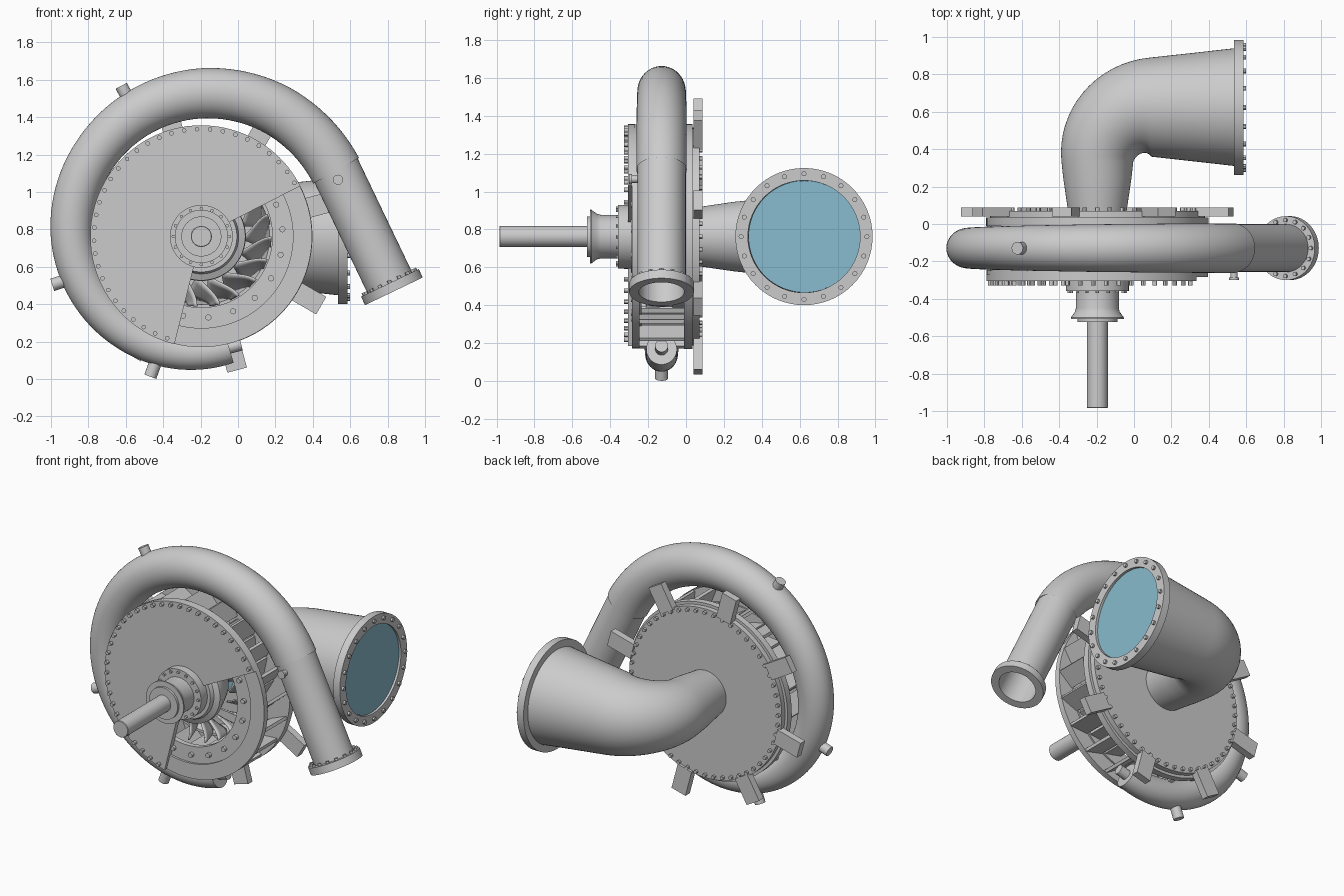
import bpy, bmesh
from math import radians, cos, sin, pi
from mathutils import Vector, Matrix

if "Cube" in bpy.data.objects:
    bpy.data.objects.remove(bpy.data.objects["Cube"])

CX, CZ, YS = -0.196, 0.762, -0.129      # machine axis and scroll plane


def polar(r, a, y):
    a = radians(a)
    return Vector((CX + r * cos(a), y, CZ + r * sin(a)))


def finish(name, bm, color=None):
    bmesh.ops.recalc_face_normals(bm, faces=bm.faces)
    me = bpy.data.meshes.new(name)
    bm.to_mesh(me)
    bm.free()
    ob = bpy.data.objects.new(name, me)
    bpy.context.collection.objects.link(ob)
    if color:
        mat = bpy.data.materials.new(name + "_material")
        mat.diffuse_color = color
        mat.use_nodes = True
        mat.node_tree.nodes["Principled BSDF"].inputs["Base Color"].default_value = mat.diffuse_color
        me.materials.append(mat)
    return ob


def lathe(name, prof, a0=0, a1=360, n=96):
    """Closed (radius, y) profile turned about the machine axis."""
    bm = bmesh.new()
    full = a1 - a0 >= 360
    m = n if full else n + 1
    rings = [[bm.verts.new(polar(r, a0 + (a1 - a0) * i / n, y)) for r, y in prof] for i in range(m)]
    k = len(prof)
    for i in range(n):
        A, B = rings[i], rings[(i + 1) % m]
        for j in range(k):
            bm.faces.new((A[j], A[(j + 1) % k], B[(j + 1) % k], B[j]))
    if not full:
        bm.faces.new(rings[0])
        bm.faces.new(rings[-1])
    return finish(name, bm)


def sweep(name, path, normal, cap0=False, cap1=False, flat=1.0, n=48, color=None):
    """Round section of changing radius along a planar path of (point, radius)."""
    bm = bmesh.new()
    normal = Vector(normal)
    rings = []
    for i, (p, r) in enumerate(path):
        t = (path[min(i + 1, len(path) - 1)][0] - path[max(i - 1, 0)][0]).normalized()
        s = t.cross(normal)
        rings.append([bm.verts.new(p + r * (s * cos(2 * pi * j / n) + flat * normal * sin(2 * pi * j / n)))
                      for j in range(n)])
    for A, B in zip(rings, rings[1:]):
        for j in range(n):
            bm.faces.new((A[j], A[(j + 1) % n], B[(j + 1) % n], B[j]))
    if cap0:
        bm.faces.new(rings[0])
    if cap1:
        bm.faces.new(rings[-1])
    return finish(name, bm, color)


def cylinders(name, items, seg=12):
    """One mesh of many (start, end, radius) cylinders."""
    bm = bmesh.new()
    for p, q, r in items:
        d = q - p
        M = Matrix.Translation((p + q) / 2) @ d.to_track_quat('Z', 'Y').to_matrix().to_4x4()
        bmesh.ops.create_cone(bm, cap_ends=True, segments=seg, radius1=r, radius2=r, depth=d.length, matrix=M)
    return finish(name, bm)


def boxes(name, items):
    """One mesh of radial blocks: (radius, angle, y, (length, depth, width), tilt)."""
    bm = bmesh.new()
    for r, a, y, size, tilt in items:
        M = (Matrix.Translation(polar(r, a, y)) @ Matrix.Rotation(-radians(a + tilt), 4, 'Y')
             @ Matrix.Diagonal((*size, 1)))
        bmesh.ops.create_cube(bm, size=1, matrix=M)
    return finish(name, bm)


def ring(name, c, d, ro, ri, t, seg=64):
    """Flat flange ring of thickness t starting at c along d."""
    bm = bmesh.new()
    q = d.to_track_quat('Z', 'Y')
    rows = [[bm.verts.new(c + q @ Vector((r * cos(2 * pi * i / seg), r * sin(2 * pi * i / seg), z)))
             for i in range(seg)] for r, z in ((ro, 0), (ro, t), (ri, t), (ri, 0))]
    for k in range(4):
        A, B = rows[k], rows[(k + 1) % 4]
        for i in range(seg):
            bm.faces.new((A[i], A[(i + 1) % seg], B[(i + 1) % seg], B[i]))
    return finish(name, bm)


def around(c, d, r, n, l0, l1, br):
    q = d.to_track_quat('Z', 'Y')
    pts = [c + q @ Vector((r * cos(2 * pi * i / n), r * sin(2 * pi * i / n), 0)) for i in range(n)]
    return [(p + d * l0, p + d * l1, br) for p in pts]


# Spiral casing: (angle, outer radius, tube radius)
keys = [(26, .942, .140), (60, .925, .138), (90, .899, .134), (140, .842, .122),
        (180, .805, .112), (230, .75, .099), (270, .711, .088), (284, .697, .085)]
path = []
for i in range(87):
    a = 26 + 3 * i
    for (a0, o0, r0), (a1, o1, r1) in zip(keys, keys[1:]):
        if a0 <= a <= a1:
            f = (a - a0) / (a1 - a0)
            o, r = o0 + f * (o1 - o0), r0 + f * (r1 - r0)
            path.append((polar(o - r, a, YS), r))
            break
sweep("spiral_casing", path, (0, 1, 0), cap1=True, flat=.95)

# Inlet pipe and flange
p0 = polar(.802, 26, YS)
d = Vector((.432, 0, -.902)).normalized()
p1 = p0 + d * .665
sweep("inlet_pipe", [(p0 - d * .02, .132), (p1, .132), (p1 + d * .04, .132), (p1 + d * .04, .122), (p0, .122)][:3],
      (0, 1, 0), flat=.97)
sweep("inlet_pipe_lining", [(p0, .12), (p1 + d * .045, .12)], (0, 1, 0))
ring("inlet_flange", p1, d, .171, .12, .05)
cylinders("inlet_flange_bolts", around(p1, d, .15, 16, -.014, .01, .011))

# Gauge taps on the casing
cylinders("casing_taps", [(polar(.65, 250, YS), polar(.798, 250, YS), .034),
                          (polar(.72, 198, YS), polar(.838, 198, YS), .034),
                          (polar(.82, 118, YS), polar(.912, 118, YS), .034),
                          (polar(.612, 283, YS), polar(.612, 283, YS) + Vector((.075, 0, .02)), .034),
                          (Vector((.535, -.2, 1.065)), Vector((.535, -.285, 1.065)), .019),
                          (Vector((.535, -.285, 1.065)), Vector((.535, -.3, 1.065)), .027)], 24)

# Cut-away front cover, stay rings and back cover
lathe("front_cover", [(.1, -.305), (.594, -.305), (.594, -.27), (.1, -.27)], 27, 256, 80)
lathe("front_stay_ring", [(.49, -.284), (.592, -.284), (.592, -.245), (.49, -.245)])
lathe("front_guide_ring", [(.38, -.27), (.49, -.27), (.49, -.235), (.38, -.235)])
lathe("back_stay_ring", [(.385, -.01), (.594, -.01), (.594, .035), (.385, .035)])
lathe("back_cover", [(.14, .03), (.575, .03), (.575, .07), (.14, .07)])
cylinders("front_cover_bolts", [(polar(.574, a, -.3), polar(.574, a, -.328), .012)
                                for a in [30 + 6.92 * i for i in range(33)]])
cylinders("back_cover_bolts", [(polar(.553, i * 360 / 52, .06), polar(.553, i * 360 / 52, .088), .012)
                               for i in range(52)])
cylinders("guide_vane_stems", [(polar(.435, 5 + 18 * i, -.24), polar(.435, 5 + 18 * i, -.29), .016)
                               for i in range(20)], 16)

# Vanes and mounting brackets
boxes("stay_vanes", [(.535, 18 * i, -.127, (.13, .25, .02), 40) for i in range(20)])
boxes("guide_vanes", [(.435, 5 + 18 * i, -.122, (.13, .24, .02), 55) for i in range(20)])
boxes("mounting_brackets", [(.65, 15 + 45 * i, .064, (.18, .048, .108), 0) for i in range(8)])

# Runner: crown, band and twisted blades
lathe("runner_crown", [(.05, -.29), (.19, -.29), (.2, -.265), (.235, -.25), (.238, -.22), (.215, -.16),
                       (.18, -.08), (.12, -.01), (.05, .03)])
lathe("runner_band", [(.365, -.07), (.382, -.07), (.382, .025), (.34, .025), (.345, .005)])
bm = bmesh.new()
for b in range(19):
    g = []
    for i in range(9):
        u = i / 8
        row = []
        for j in range(5):
            v = j / 4
            ra, ya = .375 - .16 * u, -.215 + .09 * u      # edge on the crown
            rb, yb = .375 - .05 * u, -.06 + .08 * u       # edge on the band
            row.append(bm.verts.new(polar(ra + (rb - ra) * v, b * 360 / 19 - 22 * u * u - 8 * v,
                                          ya + (yb - ya) * v)))
        g.append(row)
    for i in range(8):
        for j in range(4):
            bm.faces.new((g[i][j], g[i + 1][j], g[i + 1][j + 1], g[i][j + 1]))
blades = finish("runner_blades", bm)
sol = blades.modifiers.new("thickness", 'SOLIDIFY')
sol.thickness = .01

# Shaft and bearing
lathe("shaft", [(.0001, -.985), (.053, -.985), (.056, -.982), (.056, -.25), (.0001, -.25)], n=48)
lathe("shaft_bearing", [(.056, -.29), (.168, -.29), (.168, -.358), (.115, -.358), (.115, -.45), (.12, -.47),
                        (.142, -.5), (.142, -.508), (.107, -.508), (.107, -.524), (.056, -.524)], n=64)
cylinders("bearing_bolts", [(polar(.15, i * 22.5, -.35), polar(.15, i * 22.5, -.37), .009) for i in range(16)])

# Draft tube: widening elbow, water inside, outlet flange
path = [(Vector((CX, y, CZ)), r) for y, r in ((.06, .155), (.16, .17), (.25, .183))]
for i in range(17):
    t = radians(180 - 90 * i / 16)
    path.append((Vector((.09 + .286 * cos(t), .335 + .29 * sin(t), CZ)), .192 + .073 * i / 16))
path += [(Vector((.3, .625, CZ)), .288), (Vector((.54, .625, CZ)), .315)]
sweep("draft_tube", path, (0, 0, 1), n=64)
sweep("water", [(p, r - .018) for p, r in path] + [(Vector((.57, .625, CZ)), .295)], (0, 0, 1),
      cap0=True, cap1=True, n=64, color=(.25, .5, .62, 1))
oc, ox = Vector((.535, .623, CZ)), Vector((1, 0, 0))
ring("outlet_flange", oc, ox, .362, .296, .05)
cylinders("outlet_bolts", around(oc, ox, .332, 20, .04, .064, .013))

# Smooth shading with sharp edges kept
bpy.ops.object.select_all(action='SELECT')
bpy.context.view_layer.objects.active = blades
bpy.ops.object.shade_smooth_by_angle(angle=radians(30))
